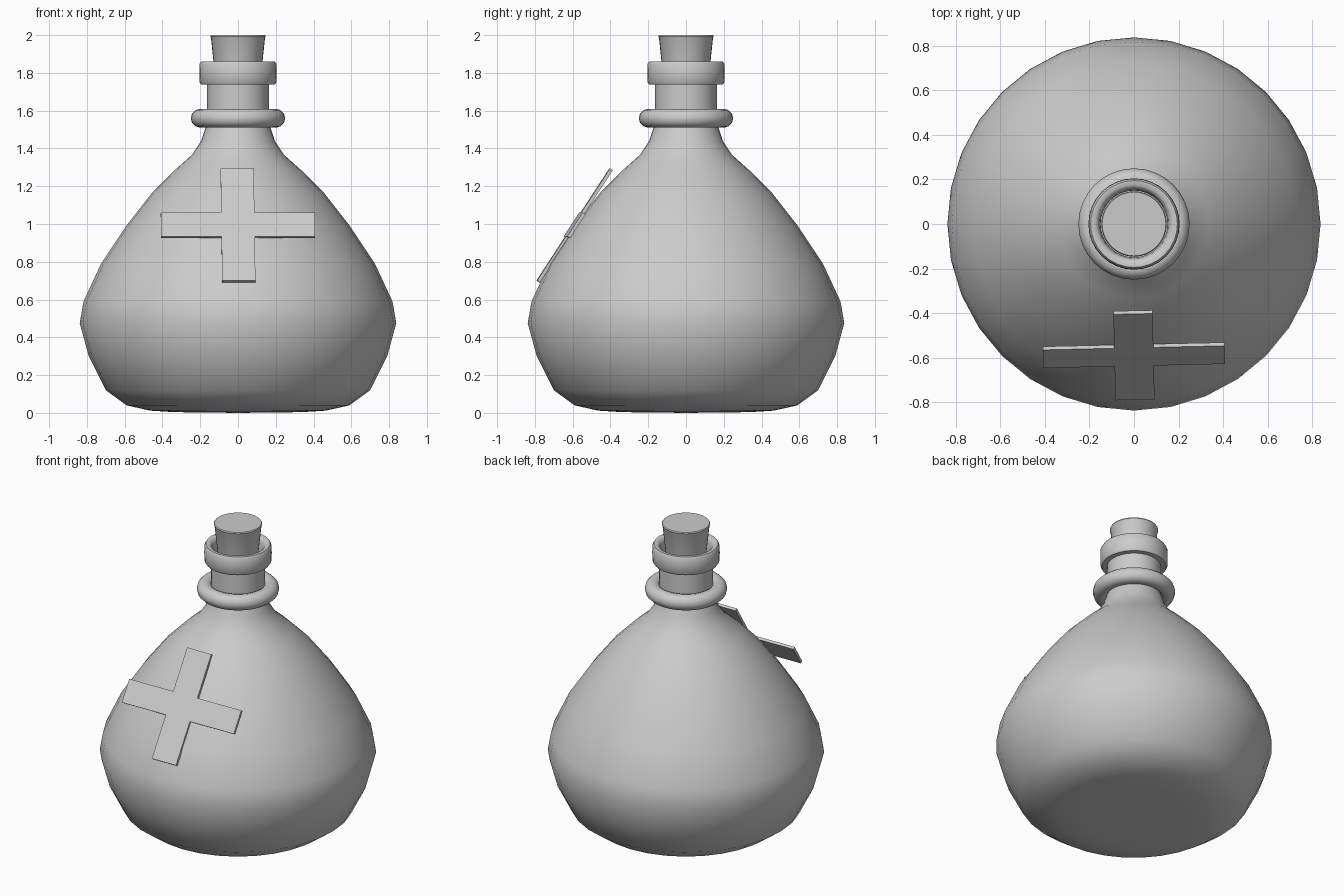
import bpy, bmesh, math
from mathutils import Matrix

cube = bpy.data.objects.get("Cube")
if cube:
    bpy.data.objects.remove(cube, do_unlink=True)

grey = bpy.data.materials.new("plain grey")
grey.use_nodes = True
grey.diffuse_color = (0.6, 0.6, 0.6, 1)
grey.node_tree.nodes["Principled BSDF"].inputs["Base Color"].default_value = (0.6, 0.6, 0.6, 1)


def finish(name, bm, smooth_angle=None):
    """Turn a bmesh into a named, coloured object."""
    bmesh.ops.recalc_face_normals(bm, faces=bm.faces)
    mesh = bpy.data.meshes.new(name)
    bm.to_mesh(mesh)
    bm.free()
    mesh.materials.append(grey)
    obj = bpy.data.objects.new(name, mesh)
    bpy.context.collection.objects.link(obj)
    if smooth_angle:
        bpy.ops.object.select_all(action="DESELECT")
        obj.select_set(True)
        bpy.context.view_layer.objects.active = obj
        bpy.ops.object.shade_smooth_by_angle(angle=math.radians(smooth_angle))
    return obj


def lathe(name, profile, closed=False, angle=50, steps=32):
    """Spin a (radius, height) profile around the z axis."""
    bm = bmesh.new()
    verts = [bm.verts.new((r, 0, z)) for r, z in profile]
    pairs = list(zip(verts, verts[1:]))
    if closed:
        pairs.append((verts[-1], verts[0]))
    edges = [bm.edges.new(p) for p in pairs]
    bmesh.ops.spin(bm, geom=verts + edges, cent=(0, 0, 0), axis=(0, 0, 1),
                   angle=math.tau, steps=steps)
    bmesh.ops.remove_doubles(bm, verts=bm.verts, dist=0.0005)
    return finish(name, bm, angle)


# Flask body, from the flat base up to the throat
lathe("flask_body", [(0, 0), (0.34, 0.004), (0.465, 0.012), (0.59, 0.04),
                     (0.70, 0.12), (0.79, 0.3), (0.838, 0.475), (0.818, 0.59),
                     (0.725, 0.79), (0.592, 0.99), (0.455, 1.165),
                     (0.335, 1.285), (0.245, 1.365), (0.195, 1.44),
                     (0.165, 1.53)])

# Rounded collar at the base of the neck
collar = [(0.2 + 0.05 * math.cos(a), 1.56 + 0.05 * math.sin(a))
          for a in (math.tau * i / 12 for i in range(12))]
lathe("neck_collar", collar, closed=True)

# Straight neck
lathe("neck", [(0.163, 1.53), (0.163, 1.76)])

# Lip band with softened edges and a rounded mouth
lathe("lip", [(0.15, 1.738), (0.195, 1.738), (0.203, 1.75), (0.205, 1.8),
              (0.203, 1.848), (0.195, 1.86), (0.175, 1.86), (0.162, 1.85),
              (0.155, 1.83), (0.15, 1.79)], closed=True)

# Tapered stopper
lathe("stopper", [(0, 1.72), (0.115, 1.72), (0.143, 1.985), (0.147, 1.993),
                  (0.143, 2), (0, 2)], angle=40)

# Cross plate leaning against the front of the body
ARM_X, ARM_Y, HALF_X, HALF_Y, THICK = 0.408, 0.354, 0.088, 0.075, 0.018
quarter = [(HALF_X, ARM_Y), (HALF_X, HALF_Y), (ARM_X, HALF_Y)]
right = quarter + [(x, -y) for x, y in reversed(quarter)]
outline = right + [(-x, y) for x, y in reversed([(x, y) for x, y in right])]
bm = bmesh.new()
face = bm.faces.new([bm.verts.new((x, y, 0)) for x, y in outline])
extruded = bmesh.ops.extrude_face_region(bm, geom=[face])
moved = [v for v in extruded["geom"] if isinstance(v, bmesh.types.BMVert)]
bmesh.ops.translate(bm, verts=moved, vec=(0, 0, -THICK))
cross = finish("cross_plate", bm)
cross.matrix_world = (Matrix.Translation((0, -0.597, 0.998))
                      @ Matrix.Rotation(math.radians(1.3), 4, "Z")
                      @ Matrix.Rotation(math.radians(57), 4, "X"))
